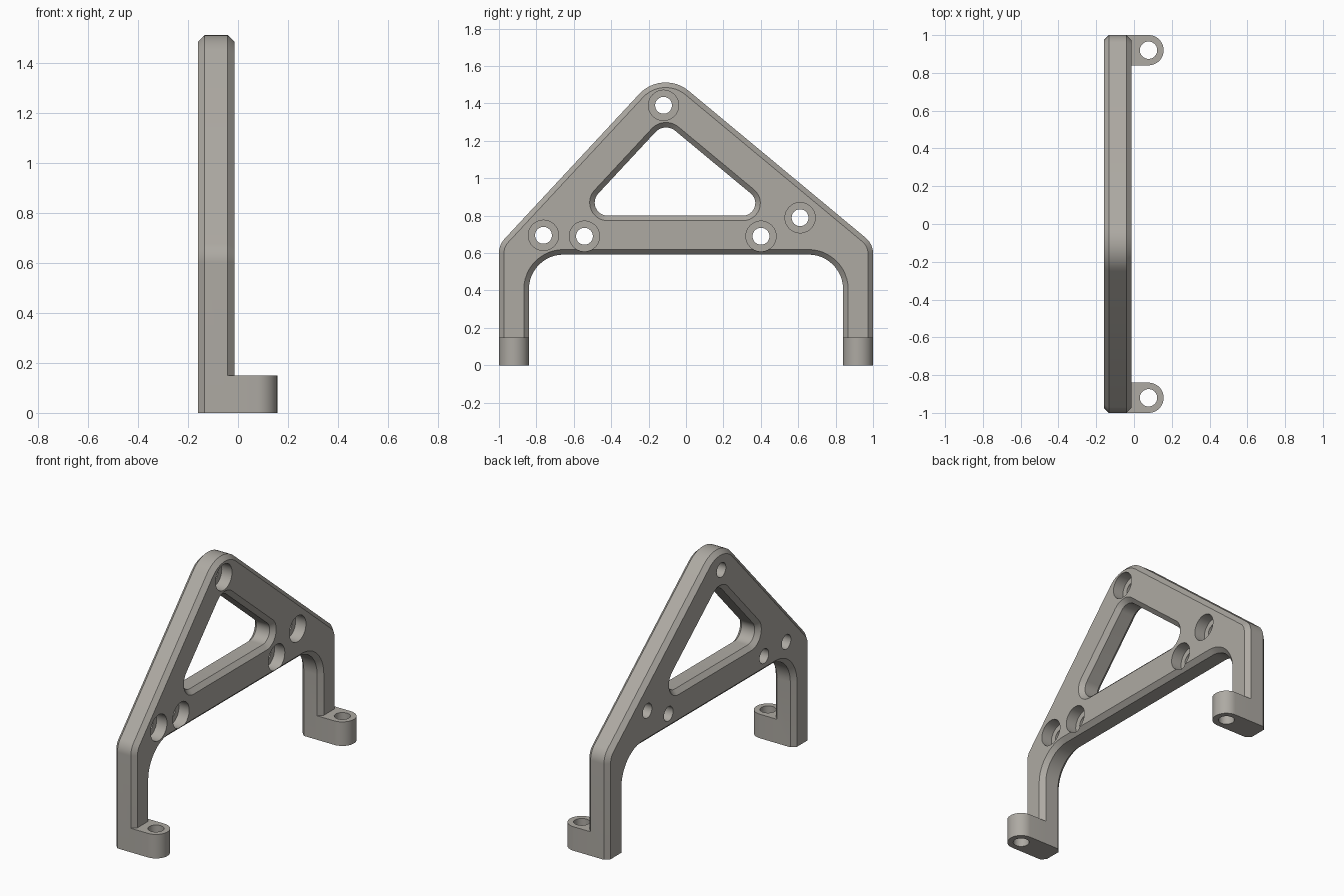
import bpy, bmesh, math
from mathutils import Vector

if "Cube" in bpy.data.objects:
    bpy.data.objects.remove(bpy.data.objects["Cube"])

metal = bpy.data.materials.new("warm grey")
metal.diffuse_color = (0.42, 0.40, 0.365, 1)
metal.use_nodes = True
metal.node_tree.nodes["Principled BSDF"].inputs["Base Color"].default_value = metal.diffuse_color
CH = 0.027                                   # chamfer size
X_BACK, X_FRONT = -0.16, -0.014              # plate thickness range


def rounded(corners, d=0.0, steps=12):
    """Counterclockwise corners (u, v, radius, edge_moves) -> inset, filleted loop."""
    n = len(corners)
    pts = [Vector(c[:2]) for c in corners]
    lines = []
    for i in range(n):                       # shift every edge inward by d
        t = (pts[(i + 1) % n] - pts[i]).normalized()
        nrm = Vector((-t.y, t.x))
        lines.append((pts[i] + nrm * d * corners[i][3], t))
    loop = []
    for i in range(n):
        (a, ta), (b, tb) = lines[i - 1], lines[i]
        cr = ta.x * tb.y - ta.y * tb.x
        w = b - a
        p = a + ta * ((w.x * tb.y - w.y * tb.x) / cr)
        r = corners[i][2]
        if r == 0:
            loop.append(p)
            continue
        s = 1 if cr > 0 else -1
        r -= s * d
        turn = math.atan2(cr, ta.dot(tb))
        start = p - ta * r * math.tan(abs(turn) / 2)
        nrm = Vector((-ta.y, ta.x)) * s
        for k in range(steps + 1):           # arc from one tangent to the next
            f = turn * k / steps
            q = -nrm * r
            loop.append(start + nrm * r + Vector((q.x * math.cos(f) - q.y * math.sin(f),
                                                  q.x * math.sin(f) + q.y * math.cos(f))))
    return loop


def circle(cu, cv, r, n=40):
    return [Vector((cu + r * math.cos(2 * math.pi * i / n),
                    cv + r * math.sin(2 * math.pi * i / n))) for i in range(n)]


def loft(name, layers, axis="x"):
    """Solid through matching loops, stacked along an axis."""
    bm = bmesh.new()
    rings = []
    for h, loop in layers:
        rings.append([bm.verts.new((h, p.x, p.y) if axis == "x" else (p.x, p.y, h))
                      for p in loop])
    for lo, hi in zip(rings, rings[1:]):
        for i in range(len(lo)):
            j = (i + 1) % len(lo)
            bm.faces.new((lo[i], lo[j], hi[j], hi[i]))
    bm.faces.new(rings[0][::-1])
    bm.faces.new(rings[-1])
    bmesh.ops.remove_doubles(bm, verts=bm.verts, dist=1e-5)
    bmesh.ops.recalc_face_normals(bm, faces=bm.faces)
    me = bpy.data.meshes.new(name)
    bm.to_mesh(me)
    bm.free()
    me.materials.append(metal)
    ob = bpy.data.objects.new(name, me)
    bpy.context.collection.objects.link(ob)
    return ob


def combine(target, other, op):
    mod = target.modifiers.new(op, "BOOLEAN")
    mod.object, mod.operation, mod.solver = other, op, "EXACT"
    bpy.context.view_layer.objects.active = target
    bpy.ops.object.modifier_apply(modifier=mod.name)
    bpy.data.objects.remove(other)


# Arched plate with chamfered rims; the leg ends stay flat on the floor
outline = [(-1, 0, 0, 0), (-0.84, 0, 0, 1), (-0.84, 0.592, 0.185, 1),
           (0.84, 0.592, 0.185, 1), (0.84, 0, 0, 0), (1, 0, 0, 1),
           (1, 0.649, 0.11, 1), (-0.126, 1.584, 0.192, 1), (-1, 0.644, 0.11, 1)]
full, inset = rounded(outline), rounded(outline, CH)
bracket = loft("bracket", [(X_BACK, inset), (X_BACK + CH, full),
                           (X_FRONT - CH, full), (X_FRONT, inset)])

# Triangular window, flared towards both faces
tri = [(-0.641, 0.773, 0.097, 1), (0.564, 0.773, 0.094, 1), (-0.116, 1.3375, 0.105, 1)]
wide, narrow = rounded(tri), rounded(tri, CH)
beyond = rounded(tri, -0.01)
combine(bracket, loft("window_cutter", [
    (X_BACK - 0.01, beyond), (X_BACK + CH, narrow),
    (X_FRONT - CH, narrow), (X_FRONT + 0.01, beyond)]), "DIFFERENCE")

# Counterbored screw holes
for y, z in [(-0.12, 1.39), (-0.762, 0.695), (-0.543, 0.69), (0.401, 0.69), (0.61, 0.789)]:
    small, big = circle(y, z, 0.045), circle(y, z, 0.081)
    combine(bracket, loft("screw_cutter", [(-0.25, small), (-0.085, small),
                                           (-0.085, big), (0.05, big)]), "DIFFERENCE")

# Round-ended feet with vertical bolt holes
for y in (-0.92, 0.92):
    pad = [(X_FRONT - CH, y - 0.08, 0, 1), (0.157, y - 0.08, 0.0799, 1),
           (0.157, y + 0.08, 0.0799, 1), (X_FRONT - CH, y + 0.08, 0, 1)]
    shape = rounded(pad)
    combine(bracket, loft("foot", [(0, shape), (0.15, shape)], "z"), "UNION")
    bolt = circle(0.077, y, 0.046)
    combine(bracket, loft("bolt_cutter", [(-0.1, bolt), (0.3, bolt)], "z"), "DIFFERENCE")

bpy.ops.object.select_all(action="DESELECT")
bracket.select_set(True)
bpy.context.view_layer.objects.active = bracket
bpy.ops.object.shade_smooth_by_angle(angle=math.radians(25))
